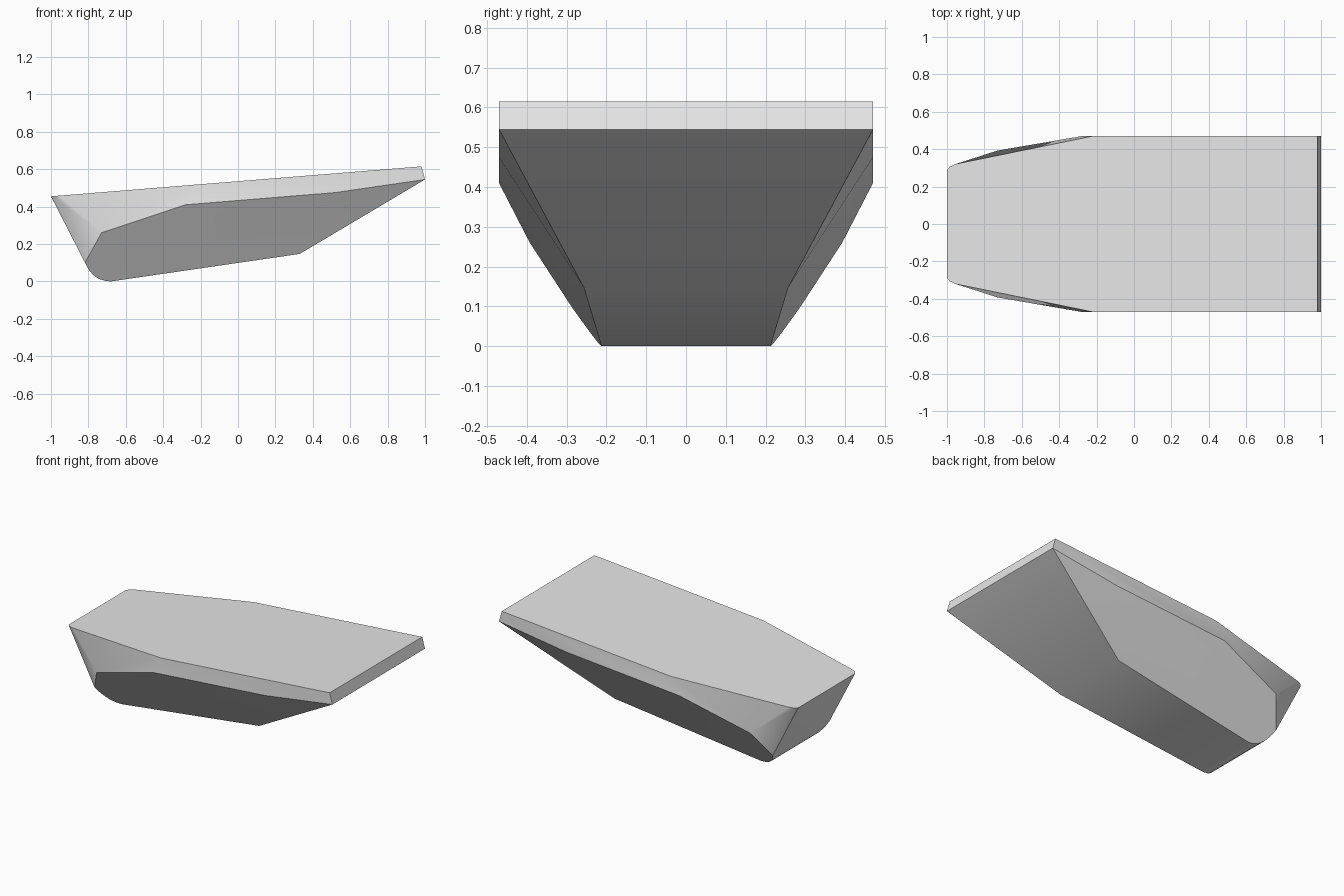
import bpy
import bmesh
import math

cube = bpy.data.objects.get("Cube")
if cube:
    bpy.data.objects.remove(cube, do_unlink=True)

grey = bpy.data.materials.new("light_grey")
grey.use_nodes = True
colour = (0.8, 0.8, 0.8, 1)
grey.diffuse_color = colour
grey.node_tree.nodes["Principled BSDF"].inputs["Base Color"].default_value = colour


def deck_height(x):
    # Deck plane rises gently towards the stern
    return 0.455 + (x + 1) * 0.0808


def flare_width(x, z):
    # Half width of the slanted lower side plane
    return 0.47 - 0.0555 * (x - 0.52) + 0.683 * (z - 0.475)


# Deck outline with a rounded bow corner
deck = [(-1, 0.288), (-0.986, 0.306), (-0.955, 0.32), (-0.22, 0.47), (0.98, 0.47)]
half = [(x, y, deck_height(x)) for x, y in deck]

# Upper edge of the slanted side, ending at the stern
half += [(-0.28, 0.47, 0.41), (0.52, 0.47, 0.475), (1, 0.47, 0.545)]

# Keel profile: bow shoulder, rounded forefoot and flat bottom
keel = [(-0.73, 0.26), (-0.818, 0.1), (-0.80, 0.065), (-0.775, 0.035),
        (-0.745, 0.014), (-0.71, 0.003), (-0.68, 0), (0.33, 0.147)]
half += [(x, flare_width(x, z), z) for x, z in keel]

# Mirror the points and wrap them into the faceted hull
bm = bmesh.new()
for x, y, z in half:
    for side in (1, -1):
        bm.verts.new((x, side * y, z))
result = bmesh.ops.convex_hull(bm, input=bm.verts[:])
spare = {v for v in bm.verts if not v.link_faces}
bmesh.ops.delete(bm, geom=list(spare), context="VERTS")
bmesh.ops.dissolve_limit(bm, angle_limit=math.radians(1.5),
                         verts=bm.verts[:], edges=bm.edges[:])
bmesh.ops.recalc_face_normals(bm, faces=bm.faces[:])

mesh = bpy.data.meshes.new("hull")
bm.to_mesh(mesh)
bm.free()
mesh.materials.append(grey)
hull = bpy.data.objects.new("hull", mesh)
bpy.context.collection.objects.link(hull)

# Smooth the bow corners and keel, keep the hard side edges
bpy.ops.object.select_all(action="DESELECT")
hull.select_set(True)
bpy.context.view_layer.objects.active = hull
bpy.ops.object.shade_smooth_by_angle(angle=math.radians(31))
